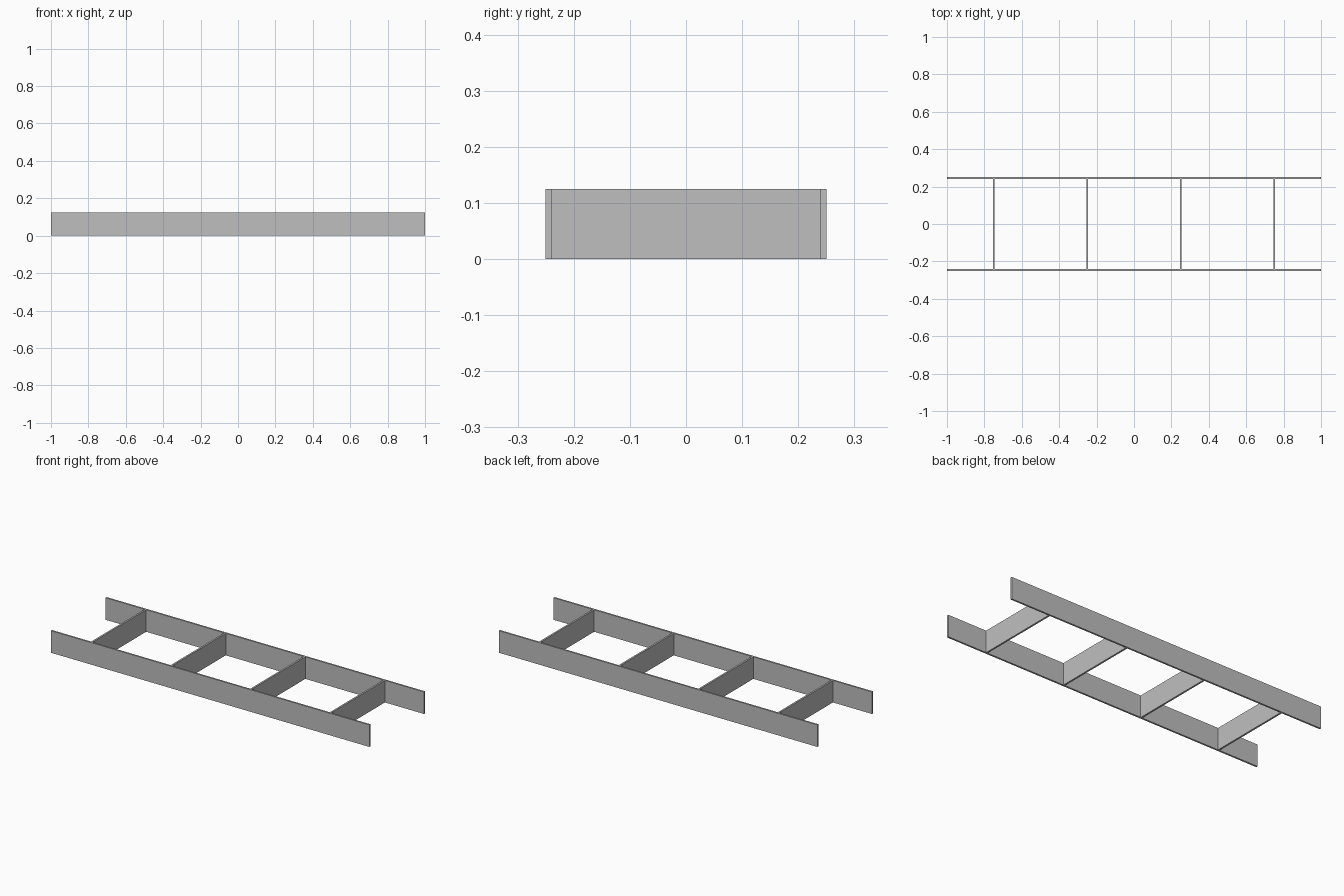
import bpy

if "Cube" in bpy.data.objects:
    bpy.data.objects.remove(bpy.data.objects["Cube"])

# Single plain grey finish
grey = bpy.data.materials.new("light_grey")
grey.diffuse_color = (0.52, 0.52, 0.52, 1)
grey.use_nodes = True
grey.node_tree.nodes["Principled BSDF"].inputs["Base Color"].default_value = grey.diffuse_color

HEIGHT = 0.125
THICK = 0.01
HALF_WIDTH = 0.25


def board(name, x, y, length, depth):
    """Upright flat board standing on the ground."""
    bpy.ops.mesh.primitive_cube_add(size=1, location=(x, y, HEIGHT / 2))
    ob = bpy.context.object
    ob.name = name
    ob.scale = (length, depth, HEIGHT)
    bpy.ops.object.transform_apply(location=False, rotation=False, scale=True)
    ob.data.materials.append(grey)


# Long side rails
for name, side in (("front_rail", -1), ("back_rail", 1)):
    board(name, 0, side * (HALF_WIDTH - THICK / 2), 2, THICK)

# Cross boards between the rails
for i in range(4):
    board(f"cross_board_{i + 1}", -0.75 + 0.5 * i, 0, THICK, 2 * (HALF_WIDTH - THICK))
